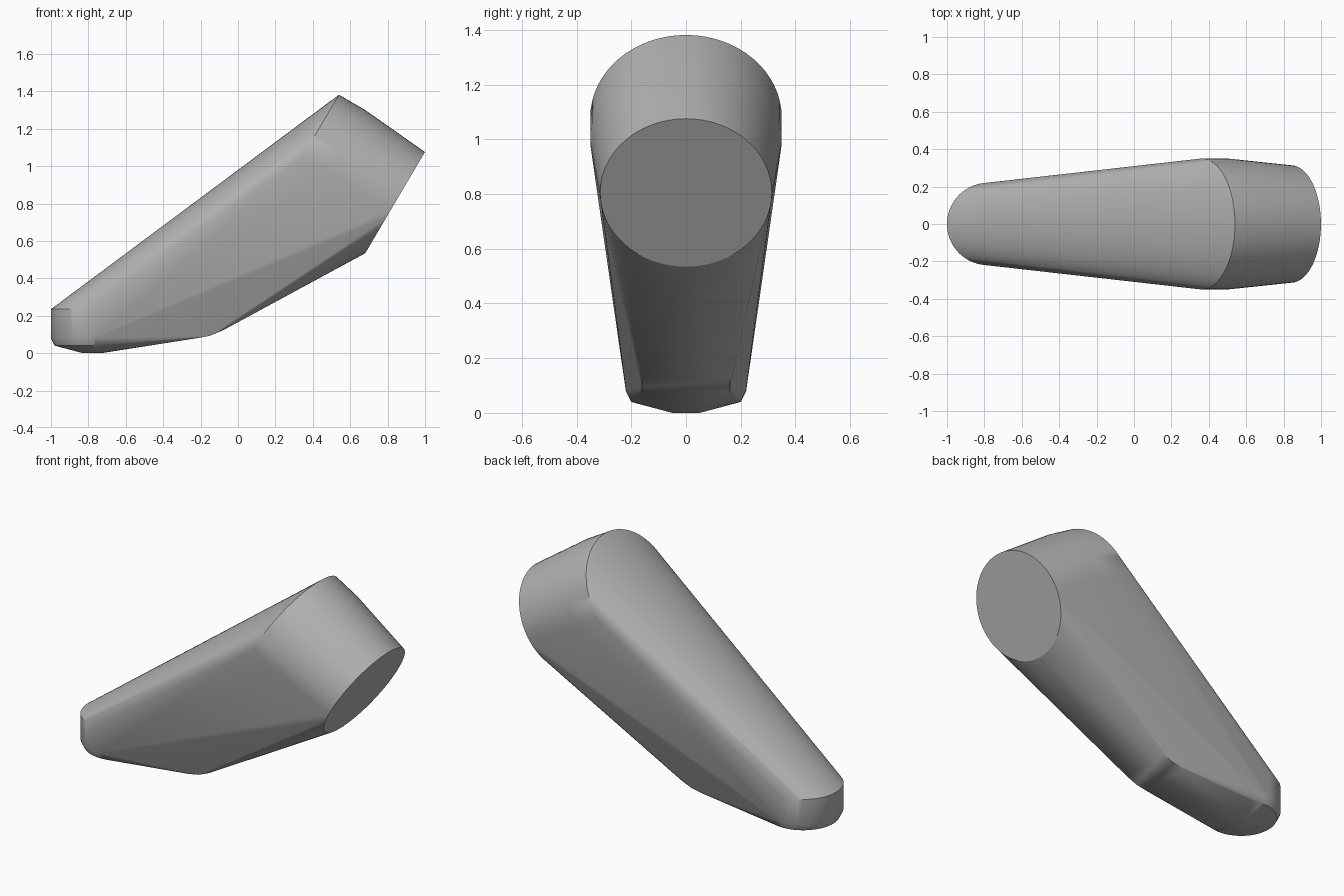
import bpy
import bmesh
import math
from mathutils import Vector

cube = bpy.data.objects.get("Cube")
if cube:
    bpy.data.objects.remove(cube, do_unlink=True)

SEGMENTS = 64
UP = Vector((0, 0, 1))
TILT = Vector((0.865, 0, -0.51))  # axis of the raised end


def add_ring(bm, centre, radius, axis):
    """Add a circle of loose vertices facing along the axis."""
    side = Vector((0, 1, 0))
    other = side.cross(axis.normalized())
    for i in range(SEGMENTS):
        a = 2 * math.pi * i / SEGMENTS
        bm.verts.new(Vector(centre) + radius * (math.cos(a) * side + math.sin(a) * other))


bm = bmesh.new()

# Raised round end: flat disc, then the widest collar
for centre, radius in (((0.84, 0, 0.805), 0.314),
                       ((0.50, 0, 1.00), 0.35),
                       ((0.362, 0, 1.08), 0.35)):
    add_ring(bm, centre, radius, TILT)

# Rounded toe: upright wall and bevelled sole
for z, radius in ((0.235, 0.22), (0.08, 0.22), (0.04, 0.20), (0, 0.05)):
    add_ring(bm, (-0.78, 0, z), radius, UP)

# Rounded bend across the underside
for x, z in ((-0.22, 0.08), (-0.15, 0.093), (-0.08, 0.122)):
    for y in (-0.16, 0.16):
        bm.verts.new((x, y, z))

# Wrap the sections in one taut skin
hull = bmesh.ops.convex_hull(bm, input=bm.verts[:])
spare = {v for v in hull["geom_interior"] + hull["geom_unused"]
         if isinstance(v, bmesh.types.BMVert)}
bmesh.ops.delete(bm, geom=list(spare), context="VERTS")
bmesh.ops.dissolve_limit(bm, angle_limit=math.radians(0.3),
                         verts=bm.verts[:], edges=bm.edges[:])
bmesh.ops.recalc_face_normals(bm, faces=bm.faces[:])

mesh = bpy.data.meshes.new("tapered_body")
bm.to_mesh(mesh)
bm.free()
body = bpy.data.objects.new("tapered_body", mesh)
bpy.context.collection.objects.link(body)

# Plain grey finish
grey = bpy.data.materials.new("grey")
grey.use_nodes = True
colour = (0.45, 0.45, 0.45, 1)
grey.diffuse_color = colour
grey.node_tree.nodes["Principled BSDF"].inputs["Base Color"].default_value = colour
mesh.materials.append(grey)

# Smooth curves with crisp rims
bpy.ops.object.select_all(action="DESELECT")
body.select_set(True)
bpy.context.view_layer.objects.active = body
bpy.ops.object.shade_smooth_by_angle(angle=math.radians(30))
